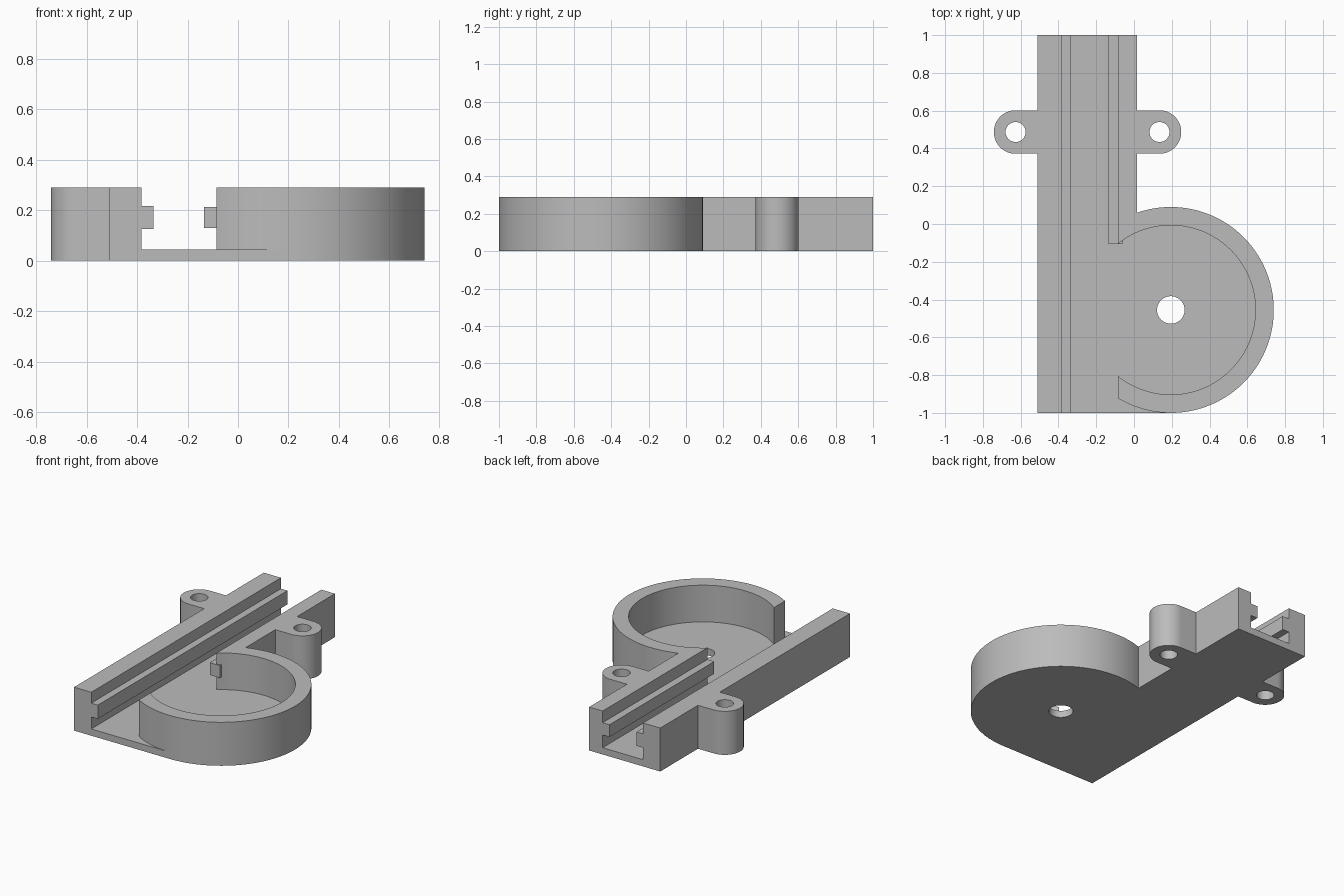
import bpy, bmesh
from math import cos, sin, acos, degrees, radians
from mathutils import Vector

if "Cube" in bpy.data.objects:
    bpy.data.objects.remove(bpy.data.objects["Cube"])

grey = bpy.data.materials.new("plain grey")
grey.use_nodes = True
grey.diffuse_color = (0.5, 0.5, 0.5, 1)
grey.node_tree.nodes["Principled BSDF"].inputs["Base Color"].default_value = (0.5, 0.5, 0.5, 1)

HEIGHT, FLOOR = 0.29, 0.045
CENTRE, OUTER, INNER = (0.195, -0.455), 0.545, 0.448
LEFT, RIGHT, GAP = -0.51, 0.015, -0.085
LUG_Y, LUG_R = 0.487, 0.115


def arc(centre, r, start, end, steps):
    """Points along an arc, angles in degrees."""
    angles = [radians(start + (end - start) * i / steps) for i in range(steps + 1)]
    return [(centre[0] + r * cos(a), centre[1] + r * sin(a)) for a in angles]


def prism(name, points, direction):
    """Solid made by sweeping a closed outline of 3D points."""
    bm = bmesh.new()
    face = bm.faces.new([bm.verts.new(p) for p in points])
    swept = bmesh.ops.extrude_face_region(bm, geom=[face])["geom"]
    bmesh.ops.translate(bm, vec=Vector(direction),
                        verts=[v for v in swept if isinstance(v, bmesh.types.BMVert)])
    bmesh.ops.recalc_face_normals(bm, faces=bm.faces)
    mesh = bpy.data.meshes.new(name)
    bm.to_mesh(mesh)
    bm.free()
    mesh.materials.append(grey)
    ob = bpy.data.objects.new(name, mesh)
    bpy.context.collection.objects.link(ob)
    return ob


def upright(name, outline, z0, z1):
    return prism(name, [(x, y, z0) for x, y in outline], (0, 0, z1 - z0))


def rail(name, section, y0, y1):
    return prism(name, [(x, y0, z) for x, z in section], (0, y1 - y0, 0))


def combine(target, other, operation):
    mod = target.modifiers.new(operation.lower(), 'BOOLEAN')
    mod.operation, mod.solver, mod.object = operation, 'EXACT', other
    bpy.context.view_layer.objects.active = target
    bpy.ops.object.modifier_apply(modifier=mod.name)
    bpy.data.objects.remove(other)


def angle_at(x, r):
    return degrees(acos((x - CENTRE[0]) / r))


# Floor plate: straight channel running into the round chamber
rim = arc(CENTRE, OUTER, -90, angle_at(RIGHT, OUTER), 72)
body = upright("channel_housing", [(LEFT, -1)] + rim + [(RIGHT, 1), (LEFT, 1)], 0, FLOOR)

# Round chamber wall and right channel wall share one outline
open_end = angle_at(GAP, OUTER)
inner_end = angle_at(GAP, INNER)
outline = (arc(CENTRE, OUTER, -open_end, -90, 12)[:-1] + rim + [(RIGHT, 1), (GAP, 1)]
           + arc(CENTRE, INNER, inner_end, -inner_end, 90))
parts = [upright("chamber_wall", outline, 0, HEIGHT)]

# Left wall with its guide tongue, and the right guide tongue
parts.append(rail("left_wall", [(LEFT, 0), (-0.383, 0), (-0.383, 0.125), (-0.335, 0.125),
                                (-0.335, 0.217), (-0.383, 0.217), (-0.383, HEIGHT),
                                (LEFT, HEIGHT)], -1, 1))
parts.append(rail("right_tongue", [(-0.135, 0.13), (-0.06, 0.13), (-0.06, 0.212),
                                   (-0.135, 0.212)], -0.105, 1))

# Mounting lugs on both sides
lugs = [(-0.627, LEFT + 0.05, 90), (0.135, RIGHT - 0.05, -90)]
for x, root, start in lugs:
    tab = arc((x, LUG_Y), LUG_R, start, start + 180, 32)
    tab += [(root, tab[-1][1]), (root, tab[0][1])]
    parts.append(upright("mounting_lug", tab, 0, HEIGHT))

for part in parts:
    combine(body, part, 'UNION')

# Through holes
holes = [(x, LUG_Y, 0.053) for x, _, _ in lugs] + [(*CENTRE, 0.073)]
for x, y, r in holes:
    drill = upright("drill", arc((x, y), r, 0, 360, 40)[:-1], -0.1, HEIGHT + 0.1)
    combine(body, drill, 'DIFFERENCE')

# Smooth curves, crisp edges
for ob in bpy.context.selected_objects:
    ob.select_set(False)
body.select_set(True)
bpy.context.view_layer.objects.active = body
bpy.ops.object.shade_smooth_by_angle(angle=radians(30))
